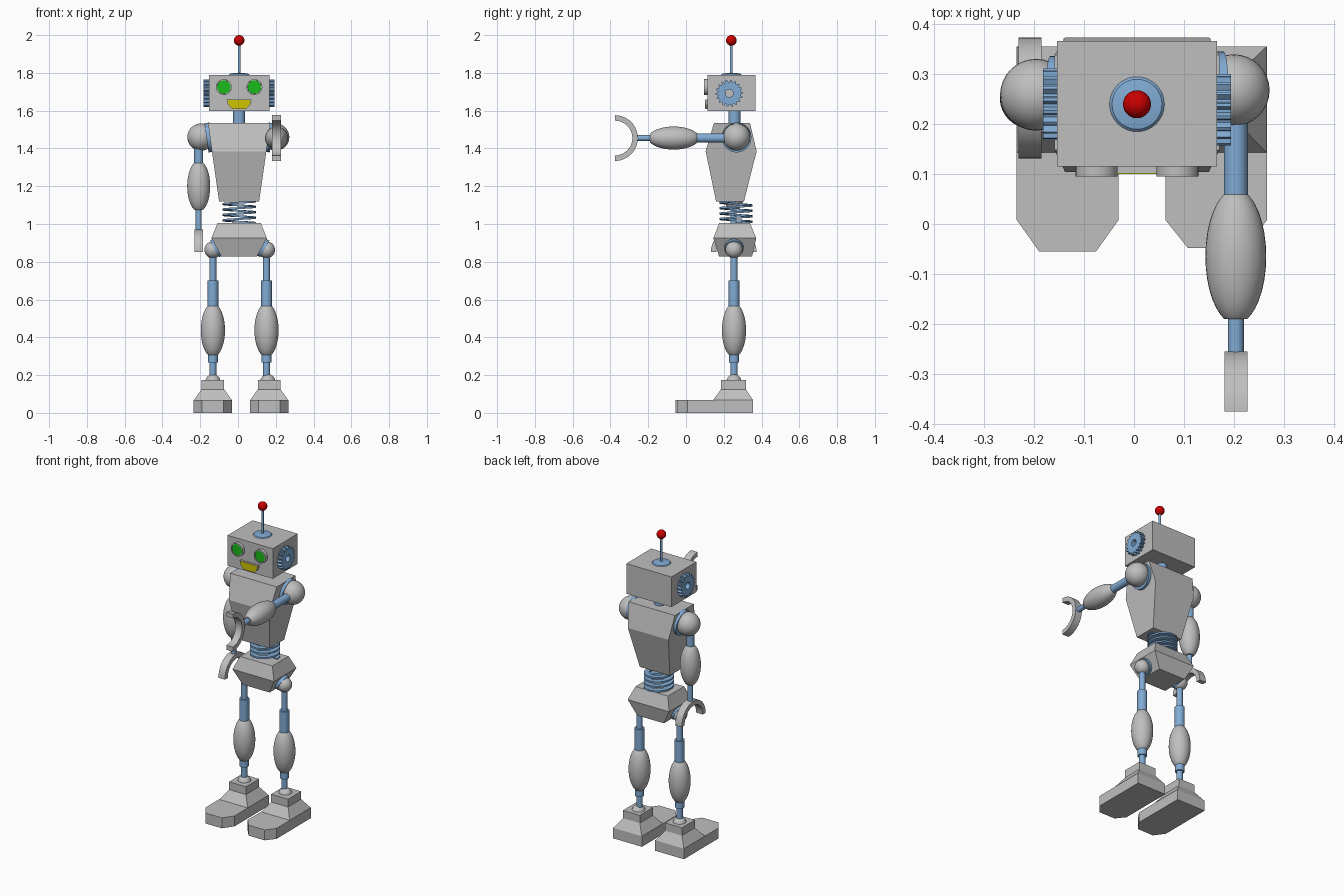
import bpy, bmesh
from math import sin, cos, pi, sqrt, radians
from mathutils import Vector, Matrix

if "Cube" in bpy.data.objects:
    bpy.data.objects.remove(bpy.data.objects["Cube"])


def material(name, color):
    m = bpy.data.materials.new(name)
    m.use_nodes = True
    m.diffuse_color = (*color, 1)
    bsdf = next(n for n in m.node_tree.nodes if n.type == 'BSDF_PRINCIPLED')
    bsdf.inputs["Base Color"].default_value = (*color, 1)
    return m


GREY = material("light_grey", (0.52, 0.52, 0.52))
BLUE = material("steel_blue", (0.22, 0.41, 0.66))
RED = material("red", (0.6, 0.0, 0.0))
GREEN = material("green", (0.01, 0.5, 0.01))
YELLOW = material("yellow", (0.62, 0.56, 0.0))

CX, CY = 0.006, 0.24          # centre of head and torso
FORWARD, DOWN, UP = Vector((0, -1, 0)), Vector((0, 0, -1)), Vector((0, 0, 1))


def finish(name, bm, mat, smooth=True):
    bmesh.ops.recalc_face_normals(bm, faces=bm.faces)
    me = bpy.data.meshes.new(name)
    bm.to_mesh(me)
    bm.free()
    me.materials.append(mat)
    if smooth:
        me.shade_smooth()
        me.set_sharp_from_angle(angle=radians(35))
    ob = bpy.data.objects.new(name, me)
    bpy.context.collection.objects.link(ob)
    return ob


def loft(name, sections, mat, closed=False, smooth=False):
    """Skin a row of equal point loops; cap the ends or join them up."""
    bm = bmesh.new()
    loops = [[bm.verts.new(p) for p in s] for s in sections]
    n = len(loops[0])
    for a, b in zip(loops, loops[1:] + (loops[:1] if closed else [])):
        for i in range(n):
            j = (i + 1) % n
            bm.faces.new((a[i], a[j], b[j], b[i]))
    if not closed:
        bm.faces.new(loops[0])
        bm.faces.new(loops[-1])
    return finish(name, bm, mat, smooth)


def rect(x0, x1, y0, y1, z):
    return [(x0, y0, z), (x1, y0, z), (x1, y1, z), (x0, y1, z)]


def lathe(name, profile, start, axis, mat, sides=32):
    """Turn (radius, distance) pairs around an axis."""
    turn = UP.rotation_difference(Vector(axis)).to_matrix()
    rings = [[Vector(start) + turn @ Vector((r * cos(2 * pi * i / sides),
                                             r * sin(2 * pi * i / sides), t))
              for i in range(sides)] for r, t in profile]
    return loft(name, rings, mat, smooth=True)


def rod(name, start, axis, length, radius, mat=BLUE):
    return lathe(name, [(radius, 0), (radius, length)], start, axis, mat)


def ball(name, center, radius, mat=GREY):
    bm = bmesh.new()
    bmesh.ops.create_uvsphere(bm, u_segments=32, v_segments=16, radius=radius,
                              matrix=Matrix.Translation(center))
    return finish(name, bm, mat)


def barrel(name, start, axis, length, radius):
    """Ellipsoid with blunt ends."""
    half = length / 2
    reach = half * 1.08
    profile = []
    for i in range(17):
        t = -half * cos(pi * i / 16)
        profile.append((radius * sqrt(1 - (t / reach) ** 2), t + half))
    return lathe(name, profile, start, axis, GREY)


def claw(name, center, axis):
    """Half ring in the y-z plane, open along the axis."""
    center, axis = Vector(center), Vector(axis)
    side, width = axis.cross(Vector((1, 0, 0))), Vector((0.023, 0, 0))
    sections = []
    for i in range(25):
        a = pi * i / 24
        d = side * cos(a) - axis * sin(a)
        sections.append([center + d * r + width * s for r, s in
                         ((0.121, -1), (0.121, 1), (0.092, 1), (0.092, -1))])
    return loft(name, sections, GREY, smooth=True)


# Head, neck and antenna
loft("head", [rect(CX - .16, CX + .16, .115, .367, z) for z in (1.597, 1.79)], GREY)
rod("neck", (CX, .257, 1.52), UP, .09, .032)
lathe("antenna_base", [(.057, 0), (.05, .007), (.02, .012)], (CX, CY, 1.788), UP, BLUE)
rod("antenna_rod", (CX, CY, 1.79), UP, .17, .007)
ball("antenna_ball", (CX, CY, 1.972), .028, RED)

# Eyes: rim with a recessed lens
for side, x in (("right", -.075), ("left", .087)):
    lathe(side + "_eye_rim", [(.042, 0), (.042, .022), (.036, .022), (.035, .012)],
          (x, .117, 1.725), FORWARD, GREY)
    rod(side + "_eye_lens", (x, .117, 1.725), FORWARD, .018, .0355, GREEN)

# Mouth: tray and inset plate
MOUTH = [(-.066, .026), (.066, .026), (.06, 0), (.038, -.024), (-.038, -.024), (-.06, 0)]
for name, scale, y, mat in (("mouth_tray", 1, .102, GREY), ("mouth_plate", .93, .1, YELLOW)):
    loft(name, [[(CX + x * scale, d, 1.633 + z * scale) for x, z in MOUTH]
                for d in (.117, y)], mat)

# Ear gears with an open hub
TEETH = 18
for side, sgn, y in (("right", -1, .24), ("left", 1, .229)):
    sections = []
    for i in range(TEETH * 4):
        a = 2 * pi * i / (TEETH * 4)
        outer = .072 if i % 4 < 2 else .06
        sections.append([(CX + sgn * d, y + r * cos(a), 1.692 + r * sin(a))
                         for r, d in ((outer, .158), (outer, .188), (.021, .188), (.021, .158))])
    loft(side + "_ear_gear", sections, BLUE, closed=True)

# Torso and pelvis
loft("torso", [rect(CX - w, CX + w, y0, y1, z) for w, y0, y1, z in
               ((.106, .159, .307, 1.12), (.144, .104, .374, 1.385), (.165, .148, .339, 1.534))], GREY)
loft("pelvis", [rect(CX - w, CX + w, y0, y1, z) for w, y0, y1, z in
                ((.095, .175, .35, .829), (.147, .145, .372, .925), (.115, .175, .339, 1.004))], GREY)

# Waist spring: flat spiral ribbon
TURNS, STEPS = 4, 40
spring = []
for i in range(TURNS * STEPS + 1):
    a = 2 * pi * i / STEPS
    z = 1.0 + .115 * i / (TURNS * STEPS)
    spring.append([(CX + r * cos(a), .265 + r * sin(a), z + h) for r, h in
                   ((.056, 0), (.088, 0), (.088, .01), (.056, .01))])
loft("waist_spring", spring, BLUE, smooth=True)

# Shoulders with tilted collars
for side, sgn, y in (("right", -1, .259), ("left", 1, .268)):
    slope = Vector((sgn, 0, -.14)).normalized()
    rod(side + "_shoulder_collar", (CX + sgn * .145, y, 1.46), slope, .028, .078)
    ball(side + "_shoulder", (CX * .3 + sgn * .198, y, 1.46), .072)

# Arms: right hangs down, left reaches forward
for side, start, axis in (("right", (-.208, .2525, 1.395), DOWN),
                          ("left", (.204, .2, 1.455), FORWARD)):
    start = Vector(start)
    upper = .07 if side == "right" else .14
    rod(side + "_upper_arm", start - axis * .03, axis, upper + .035, .024)
    barrel(side + "_forearm", start + axis * upper, axis, .25, .061)
    elbow = start + axis * (upper + .245)
    wrist = .11 if side == "right" else .072
    rod(side + "_wrist", elbow, axis, wrist + .012, .016)
    claw(side + "_claw", elbow + axis * (wrist + .119), axis)

# Legs and feet
for side, sgn, x, fx, front in (("right", -1, -.133, -.133, -.055),
                                ("left", 1, .151, .165, -.048)):
    y = .254
    tilt = Vector((sgn, 0, -.55)).normalized()
    ball(side + "_hip", (x, y, .863), .045)
    rod(side + "_hip_collar", Vector((x, y, .863)) - tilt * .04, tilt, .03, .05)
    rod(side + "_thigh_rod", (x, y, .69), UP, .16, .018)
    rod(side + "_thigh_sleeve", (x, y, .56), UP, .14, .029)
    barrel(side + "_shin", (x, y, .305), UP, .265, .064)
    rod(side + "_shin_ring", (x, y, .268), UP, .042, .027)
    rod(side + "_ankle_rod", (x, y, .18), UP, .1, .018)
    ball(side + "_ankle", ((x + fx) / 2, y, .165), .04)
    loft(side + "_foot_upper", [rect(fx - w, fx + w, y0, y1, z) for w, y0, y1, z in
         ((.101, .143, .356, .06), (.101, .143, .356, .067),
          (.06, .185, .317, .125), (.06, .185, .317, .175))], GREY)
    sole = [(-.102, .356), (.102, .356), (.102, .008), (.057, front), (-.057, front), (-.102, .008)]
    loft(side + "_sole", [[(fx + u, v, z) for u, v in sole] for z in (0, .067)], GREY)
